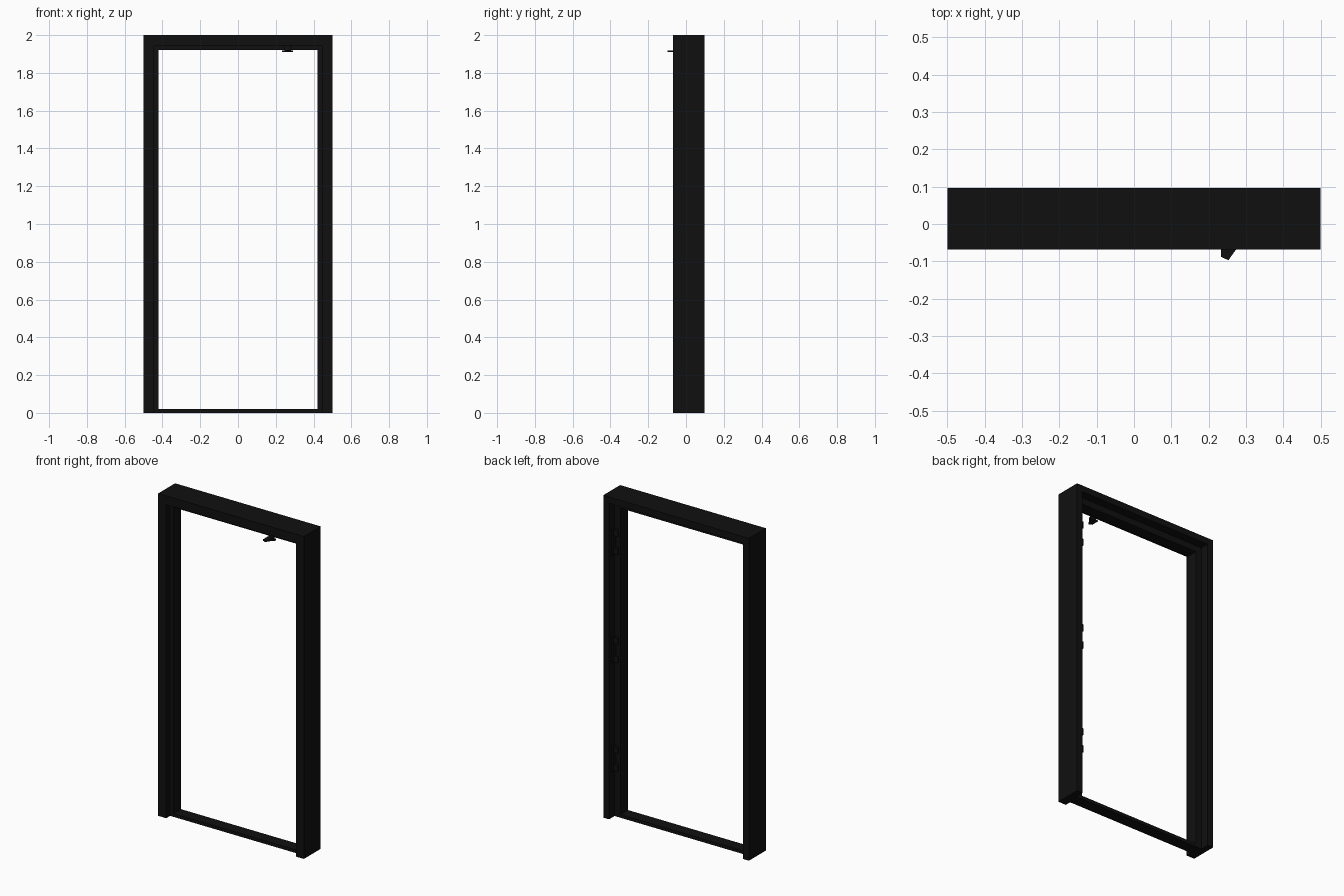
import bpy, bmesh

if "Cube" in bpy.data.objects:
    bpy.data.objects.remove(bpy.data.objects["Cube"])

black = bpy.data.materials.new("black_paint")
black.diffuse_color = (0.005, 0.005, 0.005, 1)
black.use_nodes = True
black.node_tree.nodes["Principled BSDF"].inputs["Base Color"].default_value = black.diffuse_color


def finish(name, bm):
    bmesh.ops.recalc_face_normals(bm, faces=bm.faces)
    mesh = bpy.data.meshes.new(name)
    bm.to_mesh(mesh)
    bm.free()
    mesh.materials.append(black)
    obj = bpy.data.objects.new(name, mesh)
    bpy.context.collection.objects.link(obj)
    return obj


def box(name, x0, x1, y0, y1, z0, z1):
    bm = bmesh.new()
    bmesh.ops.create_cube(bm, size=1)
    for v in bm.verts:
        v.co = ((x0 + x1) / 2 + v.co.x * (x1 - x0),
                (y0 + y1) / 2 + v.co.y * (y1 - y0),
                (z0 + z1) / 2 + v.co.z * (z1 - z0))
    return finish(name, bm)


def plate(name, outline, z0, z1):
    bm = bmesh.new()
    face = bm.faces.new([bm.verts.new((x, y, z0)) for x, y in outline])
    ext = bmesh.ops.extrude_face_region(bm, geom=[face])
    for v in ext["geom"]:
        if isinstance(v, bmesh.types.BMVert):
            v.co.z = z1
    return finish(name, bm)


# Door frame: stepped section (inset from outer edge, depth) swept with mitred corners
FRONT, BACK, STOP_F, STOP_B = -0.068, 0.097, -0.03, 0.043
profile = [(0, FRONT), (0.055, FRONT), (0.055, STOP_F), (0.08, STOP_F),
           (0.08, STOP_B), (0.04, STOP_B), (0.04, BACK), (0, BACK)]
bm = bmesh.new()
rings = []
for side, top in ((-1, 0), (-1, 1), (1, 1), (1, 0)):
    rings.append([bm.verts.new((side * (0.5 - w), y, (2 - w) * top)) for w, y in profile])
n = len(profile)
for a, b in zip(rings, rings[1:]):
    for i in range(n):
        j = (i + 1) % n
        bm.faces.new((a[i], a[j], b[j], b[i]))
bm.faces.new(rings[0])
bm.faces.new(rings[-1])
finish("door_frame", bm)

# Threshold between the stops
box("threshold", -0.42, 0.42, STOP_F, STOP_B, 0, 0.02)

# Three hinges in the rear rebate, each with two small knuckles
for k, zc in enumerate((0.367, 1.043, 1.713)):
    box(f"hinge_leaf_{k}", 0.45, 0.461, 0.045, 0.075, zc - 0.08, zc + 0.08)
    for dz in (-0.056, 0.056):
        bm = bmesh.new()
        bmesh.ops.create_cone(bm, cap_ends=True, segments=12, radius1=0.012,
                              radius2=0.012, depth=0.038)
        bmesh.ops.translate(bm, verts=bm.verts, vec=(0.436, 0.059, zc + dz))
        finish("hinge_knuckle", bm)
        box("hinge_arm", 0.436, 0.455, 0.052, 0.066, zc + dz - 0.017, zc + dz + 0.017)

# Catch lever hanging from the front rebate of the header
plate("catch_lever", [(0.233, -0.04), (0.233, -0.088), (0.253, -0.097),
                      (0.272, -0.07), (0.29, -0.05), (0.29, -0.04)], 1.911, 1.919)
box("catch_post", 0.245, 0.28, -0.052, -0.04, 1.915, 1.947)
